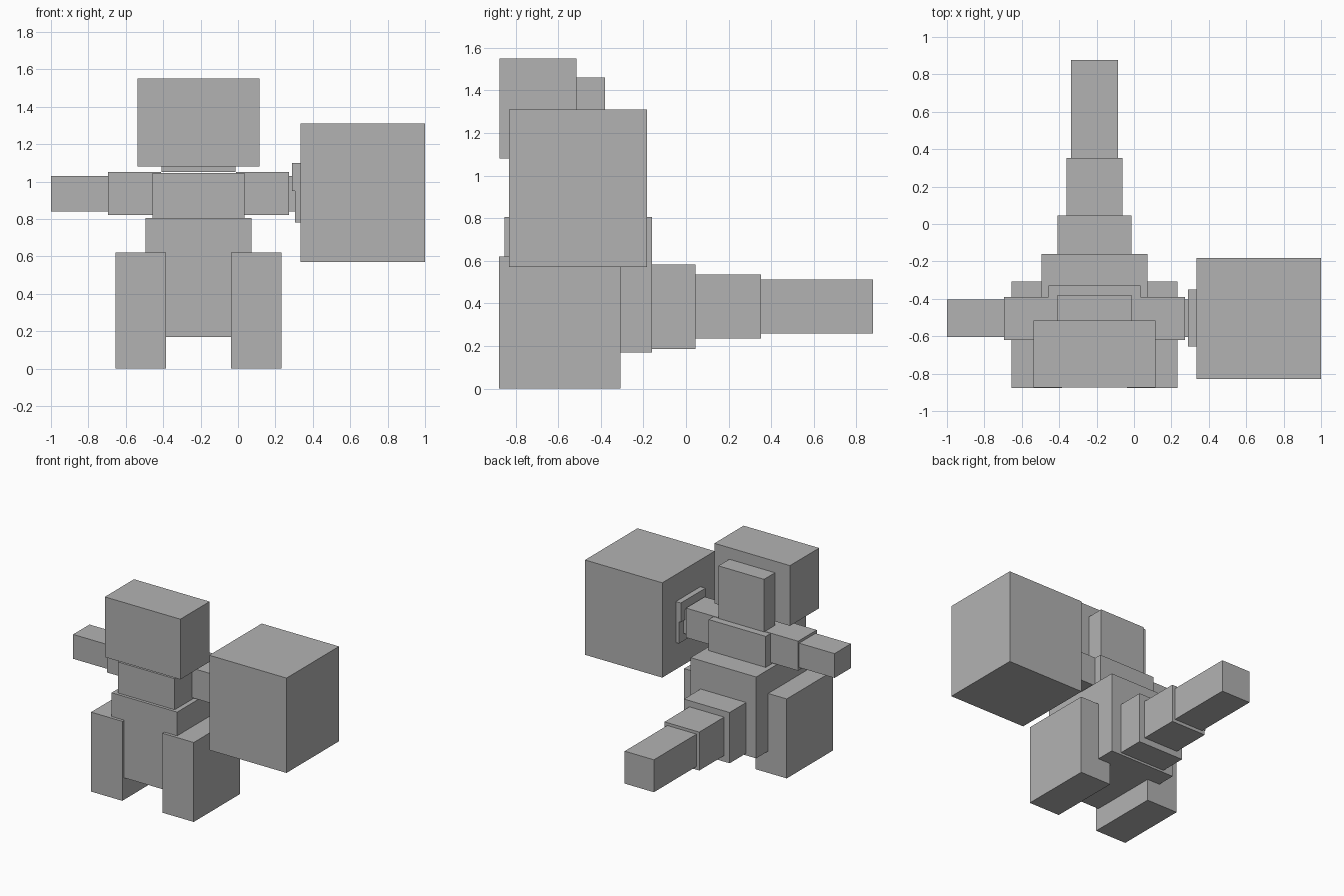
import bpy

if "Cube" in bpy.data.objects:
    bpy.data.objects.remove(bpy.data.objects["Cube"])

grey = bpy.data.materials.new("plain_grey")
grey.diffuse_color = (0.448, 0.448, 0.448, 1)
grey.use_nodes = True
grey.node_tree.nodes["Principled BSDF"].inputs["Base Color"].default_value = grey.diffuse_color

MID = -0.211  # centre line of the body in x


def box(name, x, y, z):
    """Axis-aligned block given by its (min, max) extents."""
    bpy.ops.mesh.primitive_cube_add(size=1, location=[sum(r) / 2 for r in (x, y, z)])
    ob = bpy.context.object
    ob.name = name
    ob.scale = [r[1] - r[0] for r in (x, y, z)]
    bpy.ops.object.transform_apply(location=False, rotation=False, scale=True)
    ob.data.materials.append(grey)
    return ob


def centred(name, half, y, z):
    """Block centred on the body line."""
    return box(name, (MID - half, MID + half), y, z)


def pair(name, inner, outer, y, z):
    """Block on both sides of the body line."""
    box(name + "_left", (MID - outer, MID - inner), y, z)
    box(name + "_right", (MID + inner, MID + outer), y, z)


# Head
centred("head", 0.326, (-0.875, -0.515), (1.08, 1.55))
centred("head_back", 0.197, (-0.515, -0.38), (1.05, 1.46))

# Body
centred("chest", 0.246, (-0.83, -0.33), (0.805, 1.047))
centred("torso", 0.283, (-0.853, -0.16), (0.17, 0.805))

# Limbs
pair("leg", 0.174, 0.443, (-0.877, -0.308), (0.0, 0.62))
pair("upper_arm", 0.20, 0.484, (-0.62, -0.39), (0.82, 1.05))
pair("forearm", 0.484, 0.789, (-0.605, -0.403), (0.84, 1.03))

# Tapering tail
centred("tail_base", 0.197, (-0.16, 0.045), (0.187, 0.583))
centred("tail_middle", 0.15, (0.045, 0.352), (0.235, 0.535))
centred("tail_tip", 0.126, (0.352, 0.877), (0.26, 0.513))

# Large block on the right arm with its two collar plates
box("arm_block", (0.333, 1.0), (-0.83, -0.183), (0.57, 1.31))
box("collar_upper", (0.29, 0.34), (-0.655, -0.35), (0.95, 1.10))
box("collar_lower", (0.305, 0.34), (-0.655, -0.35), (0.78, 0.95))
